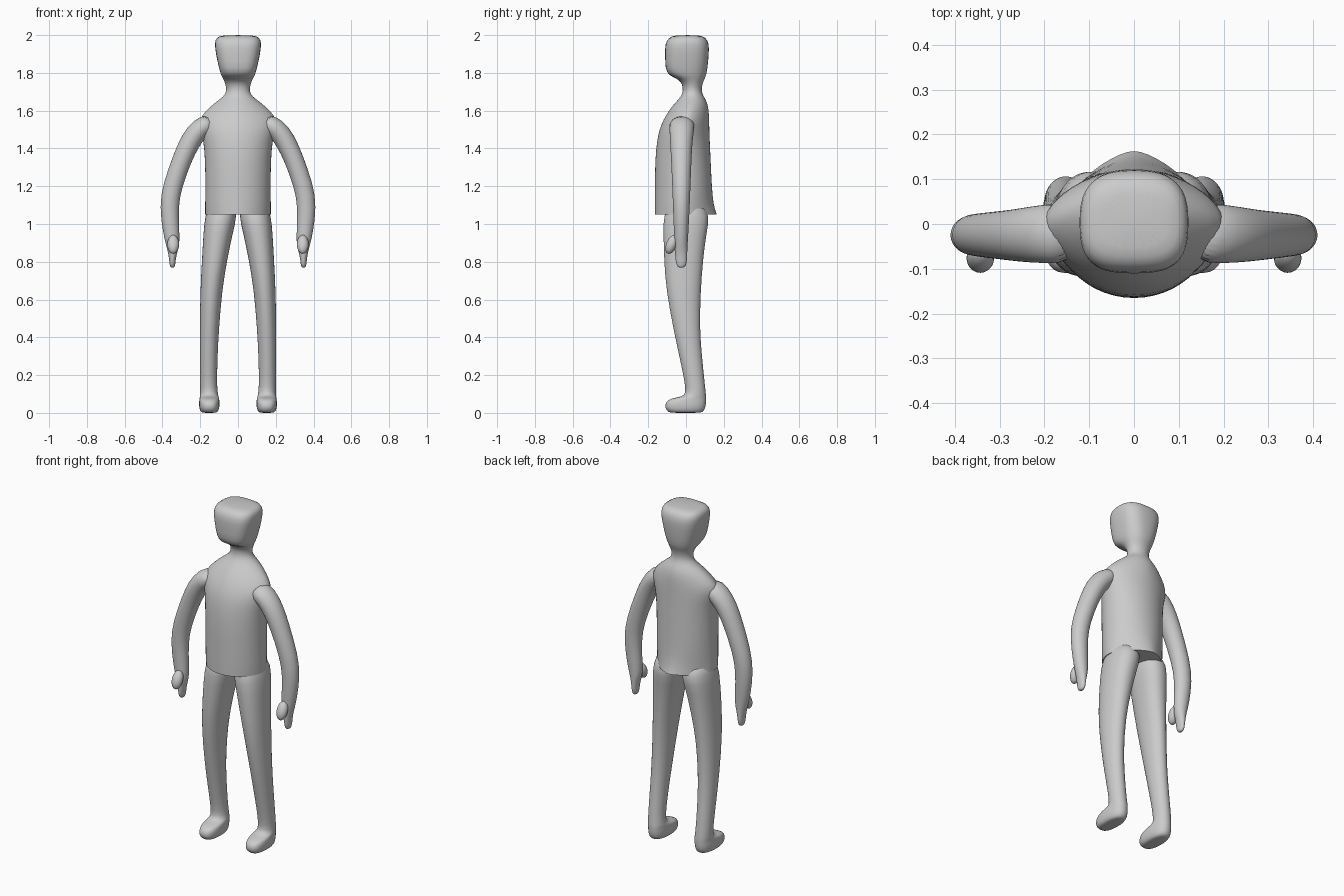
import bpy, bmesh, math

N = 24


def spow(v, e):
    return math.copysign(abs(v) ** e, v)


def ring(x, z, r, yf, yb, pf=2.0, pb=2.0, tilt=0.0):
    """Superelliptic cross-section; front and back halves have their own power."""
    yc, ry = (yf + yb) / 2, (yb - yf) / 2
    a = math.radians(tilt)
    pts = []
    for i in range(N):
        t = 2 * math.pi * i / N
        p = pb if math.sin(t) > 0 else pf
        u = r * spow(math.cos(t), 2 / p)
        pts.append((x + u * math.cos(a), yc + ry * spow(math.sin(t), 2 / p), z + u * math.sin(a)))
    return pts


def finish(ob, mirror, levels=1):
    if mirror:
        ob.modifiers.new("mirror", 'MIRROR').use_mirror_merge = False
    if levels:
        ob.modifiers.new("smooth", 'SUBSURF').levels = levels
        ob.modifiers["smooth"].render_levels = levels
    for p in ob.data.polygons:
        p.use_smooth = True


def loft(name, sections, mirror=False, sharp=()):
    bm = bmesh.new()
    rows = [[bm.verts.new(c) for c in ring(*s)] for s in sections]
    for a, b in zip(rows, rows[1:]):
        for i in range(N):
            j = (i + 1) % N
            bm.faces.new((a[i], a[j], b[j], b[i]))
    bm.faces.new(rows[0])
    bm.faces.new(rows[-1])
    crease = bm.edges.layers.float.new("crease_edge")
    for k in sharp:
        for i in range(N):
            e = bm.edges.get((rows[k][i], rows[k][(i + 1) % N]))
            e[crease] = 1.0
            e.smooth = False
    bmesh.ops.recalc_face_normals(bm, faces=bm.faces)
    me = bpy.data.meshes.new(name)
    bm.to_mesh(me)
    bm.free()
    ob = bpy.data.objects.new(name, me)
    bpy.context.collection.objects.link(ob)
    finish(ob, mirror)
    return ob


# torso, neck and head in one skin
loft("torso_and_head", [
    (0, 1.05, .176, -.167, .165, 2, 1.5),
    (0, 1.10, .176, -.167, .147, 2, 1.7),
    (0, 1.20, .174, -.166, .138, 2, 2),
    (0, 1.34, .176, -.165, .132, 2, 2),
    (0, 1.44, .184, -.155, .127, 2, 2),
    (0, 1.50, .200, -.142, .125, 1.9, 1.9),
    (0, 1.55, .212, -.122, .124, 1.7, 1.7),
    (0, 1.60, .172, -.093, .122, 1.7, 1.7),
    (0, 1.645, .120, -.055, .113, 1.8, 1.8),
    (0, 1.675, .075, -.026, .094),
    (0, 1.705, .059, -.015, .081),
    (0, 1.745, .068, -.020, .088),
    (0, 1.770, .080, -.048, .100, 2.3, 2.2),
    (0, 1.787, .090, -.092, .107, 2.8, 2.3),
    (0, 1.820, .100, -.111, .114, 3, 2.5),
    (0, 1.900, .118, -.111, .122, 3, 2.6),
    (0, 1.955, .125, -.112, .123, 3, 2.7),
    (0, 1.987, .117, -.092, .106, 3, 2.7),
    (0, 2.000, .085, -.060, .075, 2.6, 2.6),
], sharp=(0,))

# legs running down into the feet
loft("legs", [
    (.085, 1.12, .065, -.080, .080),
    (.089, 1.045, .086, -.122, .130, 2.2, 2.2),
    (.106, .95, .078, -.120, .108, 2.2, 2.2),
    (.124, .81, .067, -.117, .091, 2.2, 2.2),
    (.142, .65, .058, -.106, .078),
    (.152, .44, .051, -.066, .073),
    (.155, .30, .047, -.036, .085),
    (.156, .17, .045, -.008, .098),
    (.154, .105, .046, .000, .105),
    (.152, .085, .050, -.020, .107),
    (.152, .077, .052, -.085, .107, 2.6, 2.3),
    (.152, .055, .055, -.110, .107, 2.6, 2.3),
    (.152, .025, .054, -.112, .104, 2.6, 2.3),
    (.152, .004, .045, -.095, .090, 2.6, 2.3),
    (.152, .000, .030, -.075, .070, 2.4, 2.3),
], mirror=True)

# arms tapering to flat mitten hands
loft("arms", [
    (.130, 1.545, .050, -.090, .050, 2, 2, 62),
    (.205, 1.507, .056, -.088, .044, 2, 2, 52),
    (.253, 1.438, .056, -.085, .035, 2, 2, 38),
    (.290, 1.360, .052, -.080, .030, 2, 2, 28),
    (.349, 1.200, .051, -.073, .024, 2, 2, 14),
    (.366, 1.090, .050, -.069, .020, 2, 2, 4),
    (.354, .960, .044, -.064, .013, 2, 2, -6),
    (.346, .895, .037, -.062, .009),
    (.346, .860, .027, -.059, .007),
    (.347, .825, .019, -.057, .006),
    (.347, .790, .016, -.053, .003),
    (.347, .773, .012, -.044, -.006),
    (.347, .769, .006, -.034, -.016),
], mirror=True)

# thumbs
bpy.ops.mesh.primitive_uv_sphere_add(segments=20, ring_count=12)
thumb = bpy.context.object
thumb.name = "thumbs"
for v in thumb.data.vertices:
    x, y, z = v.co
    v.co = (.343 + .031 * x, -.076 + .030 * y + .014 * z, .892 + .050 * z)
finish(thumb, True, 0)
